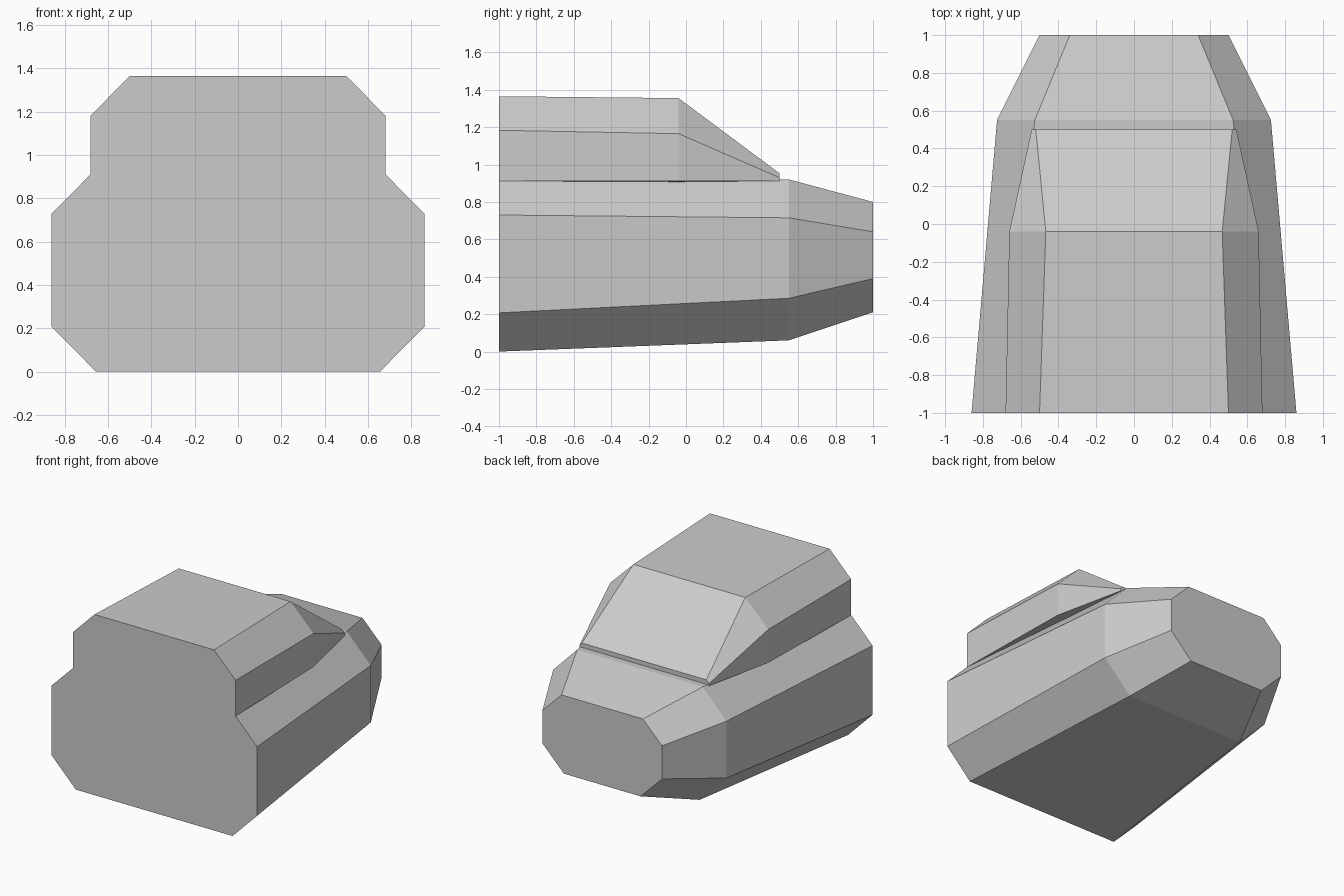
import bpy, bmesh

if "Cube" in bpy.data.objects:
    bpy.data.objects.remove(bpy.data.objects["Cube"])


def loft(name, sections):
    """Skin mirrored cross-sections; each is (y, [(x, z) right half from bottom to top])."""
    bm = bmesh.new()
    rings = []
    for y, half in sections:
        outline = half + [(-x, z) for x, z in reversed(half)]
        rings.append([bm.verts.new((x, y, z)) for x, z in outline])
    n = len(rings[0])
    for a, b in zip(rings, rings[1:]):
        for i in range(n):
            j = (i + 1) % n
            bm.faces.new((a[i], a[j], b[j], b[i]))
    bm.faces.new(rings[0])
    bm.faces.new(rings[-1])
    bmesh.ops.recalc_face_normals(bm, faces=bm.faces)
    mesh = bpy.data.meshes.new(name)
    bm.to_mesh(mesh)
    bm.free()
    obj = bpy.data.objects.new(name, mesh)
    bpy.context.collection.objects.link(obj)
    return obj


# Lower hull: chamfered box tapering towards the back
loft("lower_hull", [
    (-1.0, [(0.655, 0.0), (0.86, 0.207), (0.86, 0.73), (0.68, 0.912)]),
    (0.55, [(0.50, 0.06), (0.725, 0.285), (0.725, 0.715), (0.525, 0.92)]),
    (1.0, [(0.32, 0.21), (0.50, 0.39), (0.50, 0.64), (0.34, 0.80)]),
])

# Upper cabin: slightly overhanging the hull, sloping down to a thin lip
loft("upper_cabin", [
    (-1.0, [(0.52, 0.90), (0.68, 0.912), (0.68, 1.183), (0.50, 1.365)]),
    (-0.04, [(0.50, 0.90), (0.66, 0.913), (0.66, 1.165), (0.467, 1.355)]),
    (0.50, [(0.52, 0.903), (0.542, 0.913), (0.542, 0.93), (0.52, 0.953)]),
])
